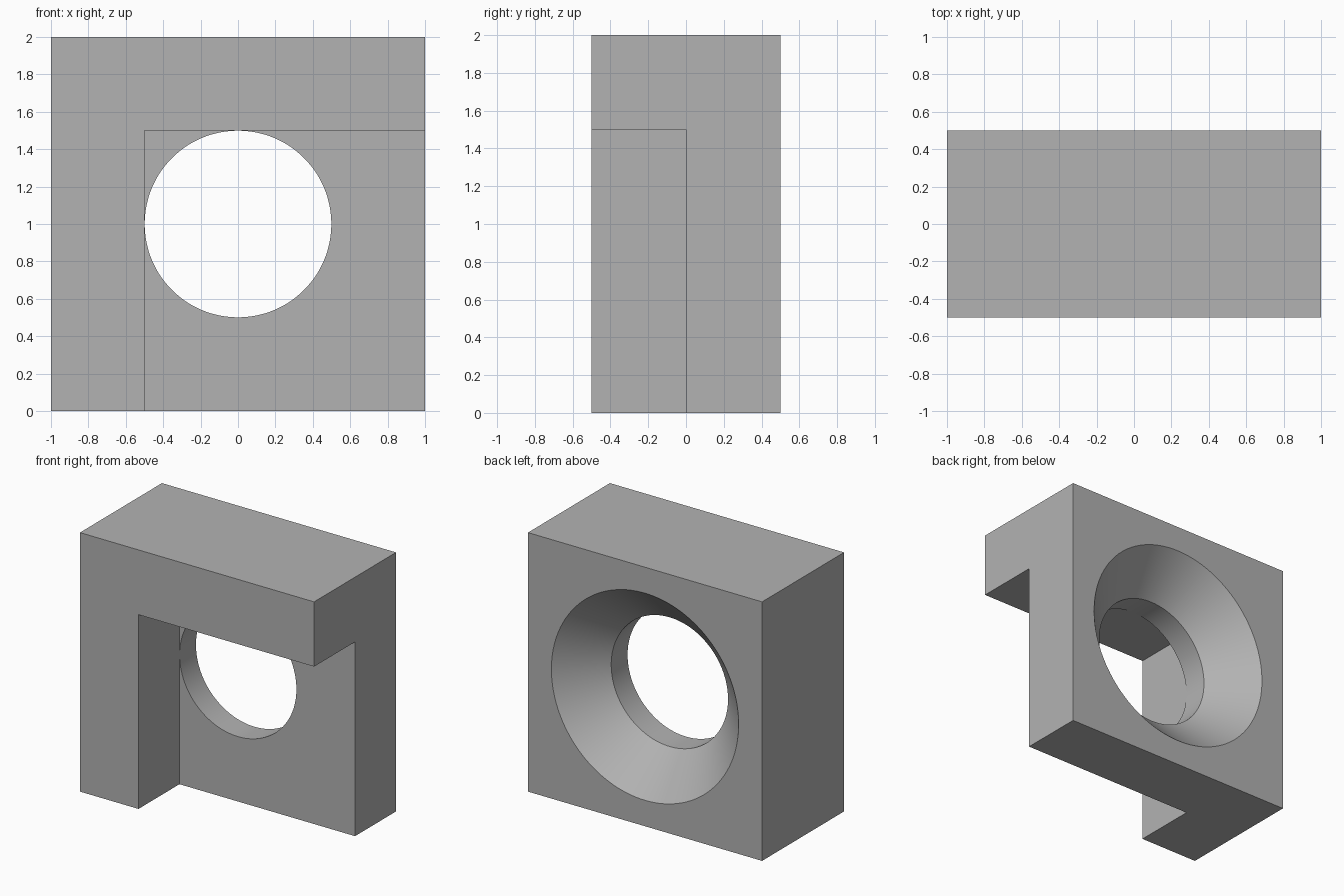
import bpy
import bmesh
import math
from mathutils import Matrix, Vector

default = bpy.data.objects.get("Cube")
if default:
    bpy.data.objects.remove(default, do_unlink=True)

GREY = (0.448, 0.448, 0.448, 1.0)
SEGMENTS = 128

material = bpy.data.materials.new("plain grey")
material.use_nodes = True
material.diffuse_color = GREY
material.node_tree.nodes["Principled BSDF"].inputs["Base Color"].default_value = GREY


def add_object(name, bm):
    bmesh.ops.recalc_face_normals(bm, faces=bm.faces)
    mesh = bpy.data.meshes.new(name)
    bm.to_mesh(mesh)
    bm.free()
    mesh.materials.append(material)
    obj = bpy.data.objects.new(name, mesh)
    bpy.context.collection.objects.link(obj)
    return obj


def box(name, low, high):
    low, high = Vector(low), Vector(high)
    bm = bmesh.new()
    placing = Matrix.Translation((low + high) / 2) @ Matrix.Diagonal((*(high - low), 1))
    bmesh.ops.create_cube(bm, size=1, matrix=placing)
    return add_object(name, bm)


def turned(name, profile, height):
    """Solid of revolution about a y-parallel axis; profile is (radius, y)."""
    bm = bmesh.new()
    rings = []
    for radius, y in profile:
        angles = [math.tau * i / SEGMENTS for i in range(SEGMENTS)]
        rings.append([bm.verts.new((radius * math.cos(a), y, height + radius * math.sin(a)))
                      for a in angles])
    for near, far in zip(rings, rings[1:]):
        for i in range(SEGMENTS):
            j = (i + 1) % SEGMENTS
            bm.faces.new((near[i], near[j], far[j], far[i]))
    bm.faces.new(rings[0])
    bm.faces.new(rings[-1])
    return add_object(name, bm)


def cut(target, cutter):
    cutter.hide_render = True
    mod = target.modifiers.new(cutter.name, "BOOLEAN")
    mod.operation = "DIFFERENCE"
    mod.solver = "EXACT"
    mod.object = cutter
    bpy.ops.object.select_all(action="DESELECT")
    target.select_set(True)
    bpy.context.view_layer.objects.active = target
    bpy.ops.object.modifier_apply(modifier=mod.name)
    bpy.data.objects.remove(cutter, do_unlink=True)


# Solid block
block = box("bracket_block", (-1, -0.5, 0), (1, 0.5, 2))

# Front pocket, open at the bottom and on one side
cut(block, box("pocket_cutter", (-0.5, -0.7, -0.2), (1.2, 0, 1.5)))

# Through bore with a conical countersink at the back (a hair inside the pocket walls)
bore = 0.499
cut(block, turned("countersunk_bore_cutter",
                  [(bore, -0.2), (bore, 0.2), (0.9, 0.6)], 1))

# Smooth curved walls, keep the edges crisp
bpy.ops.object.select_all(action="DESELECT")
block.select_set(True)
bpy.context.view_layer.objects.active = block
bpy.ops.object.shade_smooth_by_angle(angle=math.radians(30))
